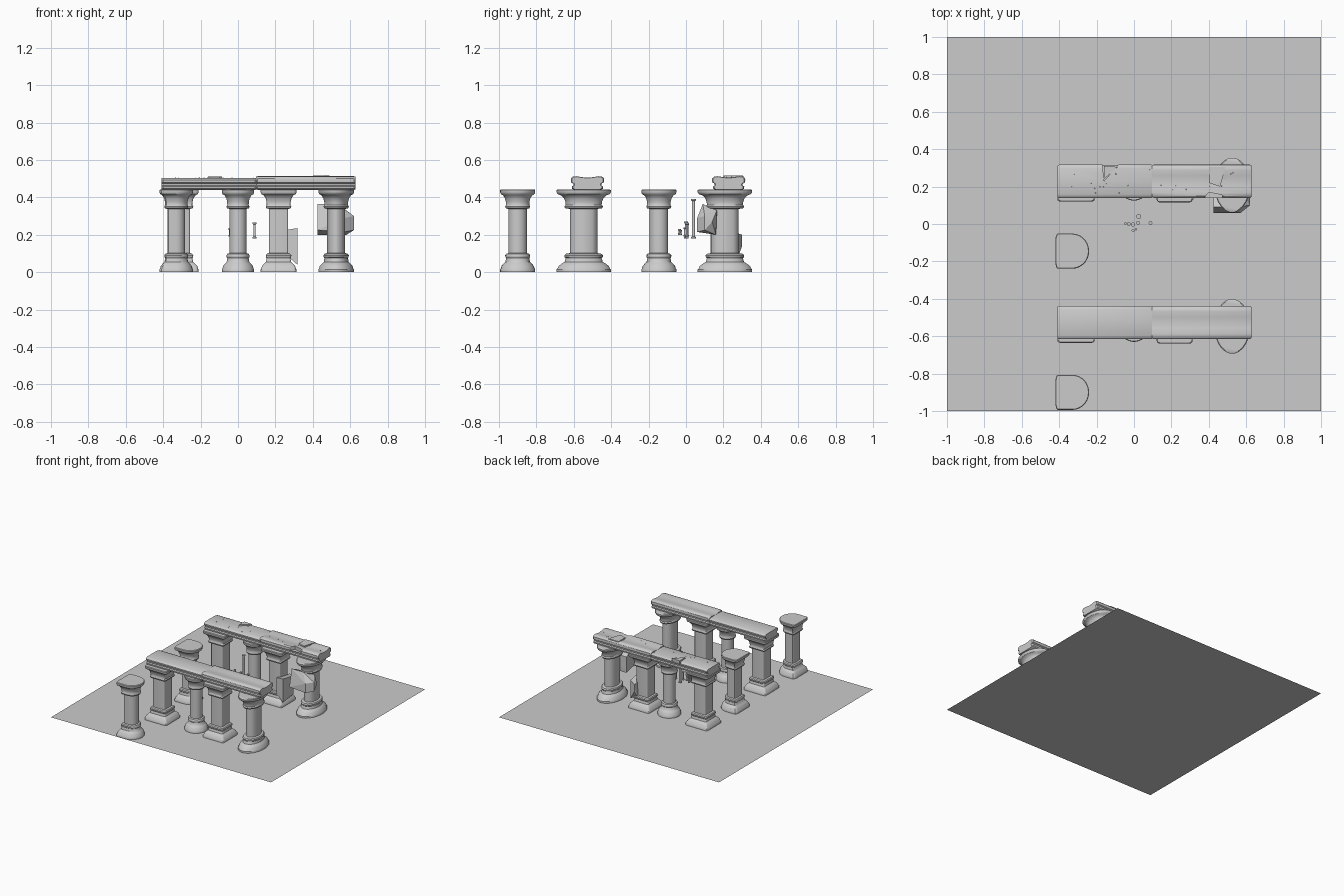
import bpy, bmesh, math, random
from mathutils import Matrix, Vector

if "Cube" in bpy.data.objects:
    bpy.data.objects.remove(bpy.data.objects["Cube"])

random.seed(4)
ROWS = (0.0, -0.755)


def make(name, bm, smooth=False):
    bmesh.ops.recalc_face_normals(bm, faces=bm.faces)
    me = bpy.data.meshes.new(name)
    bm.to_mesh(me)
    bm.free()
    ob = bpy.data.objects.new(name, me)
    bpy.context.collection.objects.link(ob)
    if smooth:
        bpy.ops.object.select_all(action='DESELECT')
        ob.select_set(True)
        bpy.context.view_layer.objects.active = ob
        bpy.ops.object.shade_smooth_by_angle(angle=math.radians(35))
    return ob


def loft(bm, rings):
    loops = [[bm.verts.new(p) for p in r] for r in rings]
    for a, b in zip(loops, loops[1:]):
        n = len(a)
        for i in range(n):
            bm.faces.new((a[i], a[(i + 1) % n], b[(i + 1) % n], b[i]))
    bm.faces.new(loops[0])
    bm.faces.new(loops[-1])


# Plan outlines, each fitting the square -1..1
def rounded(power, n):
    pts = []
    for i in range(n):
        a = 2 * math.pi * (i + 0.5) / n
        c, s = math.cos(a), math.sin(a)
        r = (abs(c) ** power + abs(s) ** power) ** (-1 / power)
        pts.append((r * c, r * s))
    return pts


def square():
    pts = []
    for sx, sy, start in ((1, 1, 0), (-1, 1, 90), (-1, -1, 180), (1, -1, 270)):
        for k in range(4):
            a = math.radians(start + 30 * k)
            pts.append((sx * 0.85 + 0.15 * math.cos(a), sy * 0.85 + 0.15 * math.sin(a)))
    return pts


def d_shape():
    pts = [(-0.88, 1), (-0.96, 0.9), (-1, 0.7), (-1, -0.7), (-0.96, -0.9), (-0.88, -1)]
    for i in range(15):
        a = math.pi * (i / 14 - 0.5)
        pts.append((1.0 * math.cos(a) if math.cos(a) > 0.01 else 0, math.sin(a)))
    return pts


def octagon(n):
    pts = []
    for i in range(n):
        a = 2 * math.pi * (i + 0.5) / n
        r = math.cos(math.pi / 8) / math.cos(a % (math.pi / 4) - math.pi / 8)
        pts.append((r * math.cos(a), r * math.sin(a)))
    return pts


# (height, scale) from plinth to capital
PROFILE = [(0, 1), (0.014, 1), (0.02, 0.96), (0.033, 0.92), (0.046, 0.8), (0.055, 0.7),
           (0.075, 0.66), (0.08, 0.7), (0.09, 0.71), (0.098, 0.66), (0.102, 0.53),
           (0.338, 0.53), (0.342, 0.68), (0.352, 0.71), (0.36, 0.66), (0.375, 0.67),
           (0.395, 0.72), (0.41, 0.82), (0.417, 0.95), (0.427, 1), (0.438, 1), (0.442, 0.96)]


def column(name, cx, cy, hx, hy, outline, shaft=None):
    bm = bmesh.new()
    rings = []
    for z, s in PROFILE:
        pts = shaft if shaft and s == 0.53 else outline
        rings.append([(cx + hx * s * x, cy + hy * s * y, z) for x, y in pts])
    loft(bm, rings)
    return make(name, bm, True)


def beam_section(name, x0, x1, cy, top):
    half = [(0.072, 0.44), (0.082, 0.446), (0.084, 0.458), (0.074, 0.463), (0.076, 0.474),
            (0.088, 0.48), (0.089, 0.492)] + top
    section = half + [(-y, z) for y, z in reversed(half) if y > 0]
    bm = bmesh.new()
    e = 0.008
    rings = []
    for x, k in ((x0, 0.93), (x0 + e, 1), (x1 - e, 1), (x1, 0.93)):
        rings.append([(x, cy + y * k, 0.475 + (z - 0.475) * k) for y, z in section])
    loft(bm, rings)
    return make(name, bm, True)


def chunk(name, pts):
    bm = bmesh.new()
    vs = [bm.verts.new(p) for p in pts]
    res = bmesh.ops.convex_hull(bm, input=vs)
    junk = set(res['geom_interior']) | set(res['geom_unused'])
    bmesh.ops.delete(bm, geom=[g for g in junk if isinstance(g, bmesh.types.BMVert)], context='VERTS')
    return make(name, bm)


# Ground slab
bm = bmesh.new()
bmesh.ops.create_grid(bm, x_segments=1, y_segments=1, size=1)
make("floor", bm)

# Two colonnades
beams = []
for r, dy in enumerate(ROWS):
    tag = ("back", "front")[r]
    column(tag + "_end_pillar", -0.31, 0.217 + dy, 0.1, 0.097, square())
    column(tag + "_round_pillar", 0.0, 0.215 + dy, 0.087, 0.09, rounded(2, 32))
    column(tag + "_square_pillar", 0.217, 0.213 + dy, 0.096, 0.097, square())
    column(tag + "_wide_pillar", 0.525, 0.208 + dy, 0.096, 0.147, rounded(2, 24), octagon(24))
    column(tag + "_lone_pillar", -0.33, -0.145 + dy, 0.09, 0.094, d_shape())
    cy = 0.228 + dy
    beams.append(beam_section(tag + "_beam_left", -0.41, 0.1, cy,
                              [(0.082, 0.499), (0.07, 0.503), (0.0, 0.504)]))
    beams.append(beam_section(tag + "_beam_right", 0.097, 0.628, cy,
                              [(0.088, 0.502), (0.078, 0.511), (0.06, 0.513), (0.03, 0.508), (0.0, 0.505)]))

# Breaks in the damaged beam
for i, (b, pts) in enumerate((
        (beams[0], [(-0.17, 0.33), (-0.16, 0.23), (-0.08, 0.32)]),
        (beams[1], [(0.36, 0.12), (0.40, 0.17), (0.47, 0.155), (0.48, 0.12)]))):
    cut = chunk("break_cutter_%d" % i, [(x, y, z) for x, y in pts for z in (0.485, 0.54)])
    cut.hide_render = True
    cut.hide_set(True)
    m = b.modifiers.new("break", 'BOOLEAN')
    m.operation = 'DIFFERENCE'
    m.object = cut
    m.solver = 'EXACT'

# Loose shards lying on the beam
chunk("left_shard", [(x, y, z) for x, y in ((-0.16, 0.31), (-0.16, 0.24), (-0.085, 0.305)) for z in (0.48, 0.511)])
chunk("right_shard", [(x, y, z) for x, y in ((0.4, 0.305), (0.4, 0.22), (0.46, 0.2), (0.49, 0.305))
                      for z in (0.49, 0.517)])

# Fallen blocks caught against the pillars
chunk("wedged_block", [(0.425, 0.09, 0.365), (0.425, 0.06, 0.225), (0.425, 0.165, 0.2), (0.425, 0.165, 0.33),
                       (0.53, 0.09, 0.365), (0.57, 0.06, 0.29), (0.57, 0.06, 0.215), (0.62, 0.1, 0.30),
                       (0.62, 0.1, 0.225), (0.58, 0.16, 0.2), (0.58, 0.165, 0.33), (0.62, 0.14, 0.27)])
chunk("leaning_block", [(0.25, 0.14, 0.225), (0.25, 0.14, 0.1), (0.317, 0.13, 0.235), (0.317, 0.13, 0.04),
                        (0.317, 0.27, 0.21), (0.317, 0.27, 0.06), (0.26, 0.3, 0.2), (0.26, 0.3, 0.14),
                        (0.25, 0.28, 0.1)])

# Small floating rods with capped ends
for i, (x, y, z0, z1, r) in enumerate((
        (0.025, 0.04, 0.18, 0.39, 0.014), (0.088, 0.005, 0.18, 0.265, 0.01),
        (-0.028, 0.0, 0.18, 0.27, 0.01), (-0.005, -0.003, 0.19, 0.24, 0.011),
        (-0.045, 0.003, 0.19, 0.235, 0.007), (-0.005, -0.035, 0.2, 0.23, 0.008),
        (0.022, 0.006, 0.19, 0.26, 0.01), (0.01, -0.028, 0.2, 0.225, 0.006))):
    bm = bmesh.new()
    rings = []
    for z, s in ((z0, 1), (z0 + 0.007, 1), (z0 + 0.01, 0.65), (z1 - 0.01, 0.65), (z1 - 0.007, 1), (z1, 1)):
        rings.append([(x + r * s * px, y + r * s * py, z) for px, py in rounded(2, 12)])
    loft(bm, rings)
    make("capped_rod_%d" % i, bm, True)

# Pebbles scattered on the damaged beam
bm = bmesh.new()
for _ in range(28):
    x = random.uniform(-0.38, 0.6)
    z = 0.504 if x < 0.1 else 0.509
    bmesh.ops.create_icosphere(bm, subdivisions=1, radius=random.uniform(0.002, 0.004),
                               matrix=Matrix.Translation(Vector((x, random.uniform(0.16, 0.3), z))))
make("pebbles", bm)
